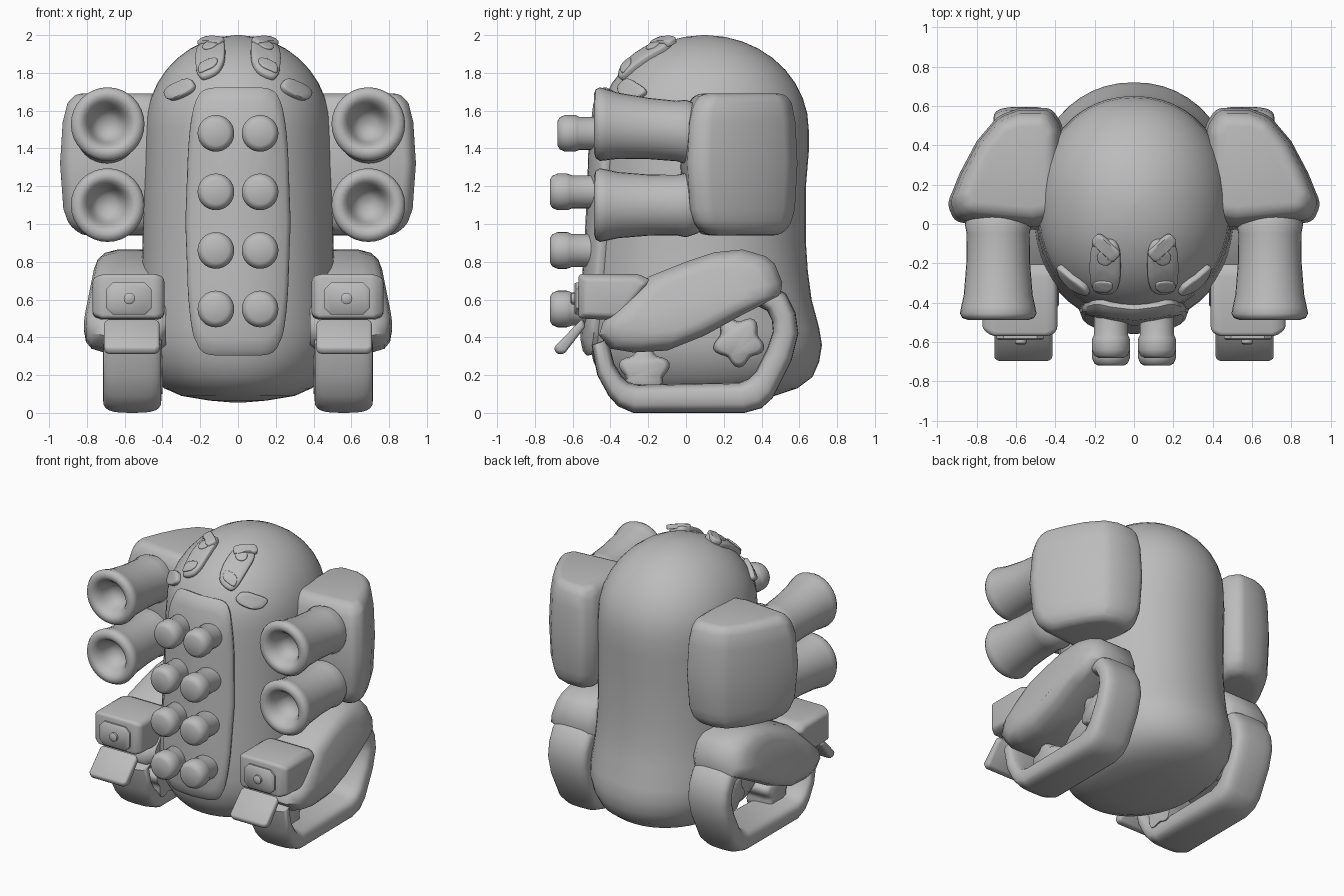
import bpy, bmesh
from math import sin, cos, pi, radians
from mathutils import Vector, Matrix
from mathutils.bvhtree import BVHTree

cube = bpy.data.objects.get("Cube")
if cube:
    bpy.data.objects.remove(cube, do_unlink=True)

grey = bpy.data.materials.new("plain grey")
grey.use_nodes = True
grey.diffuse_color = (0.5, 0.5, 0.5, 1)
grey.node_tree.nodes["Principled BSDF"].inputs["Base Color"].default_value = (0.5, 0.5, 0.5, 1)


def oval(w, h, power=2, n=32):
    """Superellipse outline; a high power gives a rounded rectangle."""
    def p(v):
        return (1 if v > 0 else -1) * abs(v) ** (2 / power)
    return [(w * p(cos(2 * pi * i / n)), h * p(sin(2 * pi * i / n))) for i in range(n)]


def loft(name, rings, bevel=0, mirror=False, loop=False, angle=40):
    """Skin a list of equal rings, then cap the ends or close the loop."""
    bm = bmesh.new()
    rows = [[bm.verts.new(c) for c in ring] for ring in rings]
    pairs = list(zip(rows, rows[1:])) + ([(rows[-1], rows[0])] if loop else [])
    for a, b in pairs:
        for i in range(len(a)):
            j = (i + 1) % len(a)
            bm.faces.new((a[i], a[j], b[j], b[i]))
    if not loop:
        bm.faces.new(rows[0])
        bm.faces.new(rows[-1])
    bmesh.ops.recalc_face_normals(bm, faces=bm.faces)
    mesh = bpy.data.meshes.new(name)
    bm.to_mesh(mesh)
    bm.free()
    mesh.materials.append(grey)
    ob = bpy.data.objects.new(name, mesh)
    bpy.context.collection.objects.link(ob)
    bpy.ops.object.select_all(action="DESELECT")
    bpy.context.view_layer.objects.active = ob
    ob.select_set(True)
    if bevel:
        mod = ob.modifiers.new("Bevel", "BEVEL")
        mod.width, mod.segments, mod.angle_limit = bevel, 3, radians(25)
        bpy.ops.object.modifier_apply(modifier=mod.name)
    bpy.ops.object.shade_smooth_by_angle(angle=radians(angle))
    if mirror:
        ob.modifiers.new("Mirror", "MIRROR").use_mirror_merge = False
    return ob


def stack(name, outline, layers, axis, centre=(0, 0), **options):
    """Layers of (position, scale) of one outline along an axis."""
    rings = []
    for pos, s in layers:
        ring = []
        for a, b in outline:
            c = [centre[0] + (a - centre[0]) * s, centre[1] + (b - centre[1]) * s]
            c.insert("xyz".index(axis), pos)
            ring.append(c)
        rings.append(ring)
    return loft(name, rings, **options)


def around(outline, a, b):
    return [(u + a, v + b) for u, v in outline]


def turned(outline, degrees):
    rot = Matrix.Rotation(radians(degrees), 2)
    return [tuple(rot @ Vector(p)) for p in outline]


# Body: (height, half width, front, back), closed by a domed head
sections = [(.055, .03, .05, .12), (.065, .15, -.15, .3), (.09, .3, -.3, .47),
            (.13, .39, -.39, .59), (.19, .45, -.45, .67), (.27, .5, -.49, .705),
            (.36, .525, -.51, .72), (.45, .53, -.515, .705), (.6, .52, -.51, .665),
            (.75, .51, -.5, .645), (.9, .505, -.49, .635), (1.2, .5, -.475, .635),
            (1.38, .495, -.47, .65)]
for i in range(10):
    t = pi / 2 * i / 9.15
    sections.append((1.5 + .5 * sin(t), .49 * cos(t), .1 - .565 * cos(t), .1 + .55 * cos(t)))
body = loft("body", [[(x, y + (f + b) / 2, z) for x, y in oval(w, (b - f) / 2, 2.12, 48)]
                     for z, w, f, b in sections], angle=60)
surface = BVHTree.FromPolygons([v.co for v in body.data.vertices],
                               [p.vertices for p in body.data.polygons])


def applique(name, outline, centre, height, axis, mirror=True, base=0):
    """A padded shape laid on the body, projected from the front or from above."""
    rings = []
    for s, h in [(1, -.01), (1, .6), (.96, .88), (.88, 1), (.6, 1), (.3, 1), (.02, 1)]:
        ring = []
        for u, v in outline:
            a, b = centre[0] + u * s, centre[1] + v * s
            start, way = ((a, -3, b), (0, 1, 0)) if axis == "y" else ((a, b, 3), (0, 0, -1))
            hit, normal, _, _ = surface.ray_cast(Vector(start), Vector(way))
            ring.append(hit + normal * (base + h * height))
        rings.append(ring)
    return loft(name, rings, mirror=mirror, angle=50)


# Front panel and its two columns of buttons
panel = [(x * (1 - .14 * (z / .7) ** 2), z) for x, z in oval(.262, .7, 7, 64)]
applique("front_panel", panel, (0, 1.01), .048, "y", mirror=False)
knob = [(.25, .087), (.115, .087), (.105, .092), (.09, .097), (.04, .097), (.012, .085), (0, .065)]
for i, (z, y) in enumerate([(.55, -.72), (.86, -.72), (1.17, -.72), (1.48, -.68)]):
    stack(f"buttons_{i + 1}", around(oval(1, 1), .117, z),
          [(y + d, r) for d, r in knob], "y", (.117, z), mirror=True)

# Face
applique("eyes", oval(.075, .135, 3), (.142, -.21), .03, "z")
applique("pupils", oval(.038, .035), (.138, -.16), .012, "z", base=.027)
applique("lower_pupils", oval(.048, .025, 3), (.15, -.297), .012, "z", base=.027)
applique("brows", turned(oval(.075, .032, 4), 42), (.135, -.11), .03, "z", base=.015)
applique("cheeks", turned(oval(.08, .037, 2.5), -25), (.3, 1.705), .03, "y")

# Shoulder pods
pod = [(.36, .5), (.42, .59), (.58, .59), (.69, .55), (.8, .42), (.885, .26),
       (.95, .1), (.91, .01), (.5, -.03), (.36, 0)]
stack("shoulder_pods", pod, [(.94, .66), (.99, .86), (1.08, .95), (1.32, 1), (1.54, .96),
                             (1.64, .89), (1.69, .76)],
      "z", (.6, .32), bevel=.04, mirror=True, angle=60)

# Cannons with flared, hollow mouths; the upper pair droops towards the rear
barrel = [(.12, .1), (.06, .15), (.0, .17), (-.05, .16), (-.2, .162), (-.36, .175),
          (-.42, .188), (-.455, .195), (-.478, .182), (-.487, .155), (-.478, .13),
          (-.45, .11), (-.42, .095), (-.38, .08), (-.35, .05), (-.34, .01)]
for name, z, droop in (("lower_cannons", 1.1, 0), ("upper_cannons", 1.53, .09)):
    loft(name, [[(.69 + a * r, y, z + b * r - droop * (y + .47)) for a, b in oval(1, 1)]
                for y, r in barrel], mirror=True, angle=60)

# Track loops: matched outer and inner side paths with a rounded section
outer = [(-.5, .36), (-.47, .2), (-.41, .09), (-.36, .035), (-.28, 0), (.31, 0), (.4, .025),
         (.46, .08), (.56, .28), (.595, .42), (.58, .53), (.53, .63), (.42, .7)]
inner = [(-.41, .38), (-.38, .26), (-.34, .195), (-.31, .165), (-.26, .15), (.28, .16), (.33, .18),
         (.37, .22), (.43, .34), (.46, .43), (.455, .49), (.43, .54), (.37, .57)]
tracks = []
for o, i in zip(outer, inner):
    o, i = Vector(o), Vector(i)
    tracks.append([(.56 + a, *((o + i) / 2 + (o - i) / 2 * b)) for a, b in oval(.155, 1, 3.2, 24)])
loft("track_loops", tracks, mirror=True, loop=True, angle=60)

# Lobed wheels inside the loops
lobes = [((.122 + .018 * cos(5 * t)) * sin(t), (.122 + .018 * cos(5 * t)) * cos(t))
         for t in [2 * pi * i / 40 for i in range(40)]]
for name, y, z, turn in (("front_wheels", -.22, .22, 0), ("rear_wheels", .28, .38, 36)):
    stack(name, around(turned(lobes, turn), y, z), [(.4, 1), (.54, 1), (.575, .93), (.59, .8)],
          "x", (y, z), mirror=True, angle=60)

# Fenders above the tracks, leaning inwards towards the top
fender = [(-.46, .41), (-.4, .34), (-.28, .32), (-.1, .33), (.1, .41), (.3, .52),
          (.5, .62), (.51, .69), (.47, .79), (.42, .83), (.3, .865), (.15, .85),
          (0, .8), (-.2, .72), (-.33, .6), (-.44, .48)]
fenders = stack("fenders", fender, [(.38, .9), (.43, 1), (.71, 1), (.775, .93), (.805, .8),
                                    (.815, .6)], "x", (.03, .6), mirror=True, angle=50)
for v in fenders.data.vertices:
    if v.co.x > .6:
        v.co.x -= .2 * max(0, v.co.z - .5)

# Blocks on the front of the fenders, with face plate and bolt
block = [(-.57, .5), (-.57, .735), (-.25, .735), (-.18, .7), (-.35, .49)]
stack("front_blocks", block, [(.39, .86), (.43, 1), (.72, 1), (.77, .82)],
      "x", (-.38, .6), bevel=.02, mirror=True)
plate = [(-.12, -.05), (-.085, -.085), (.085, -.085), (.12, -.05),
         (.12, .05), (.085, .085), (-.085, .085), (-.12, .05)]
stack("face_plates", around(plate, .578, .605), [(-.54, 1), (-.582, 1), (-.59, .92)],
      "y", (.578, .605), mirror=True)
stack("bolts", around(oval(.03, .03), .575, .605), [(-.56, 1), (-.605, 1), (-.612, .7)],
      "y", (.575, .605), mirror=True)

# Slanted flaps under the blocks
flap = [(-.7, .345), (-.685, .312), (-.645, .312), (-.53, .46), (-.55, .5)]
stack("flaps", flap, [(.415, .85), (.435, 1), (.69, 1), (.71, .85)],
      "x", (-.61, .4), bevel=.012, mirror=True)
